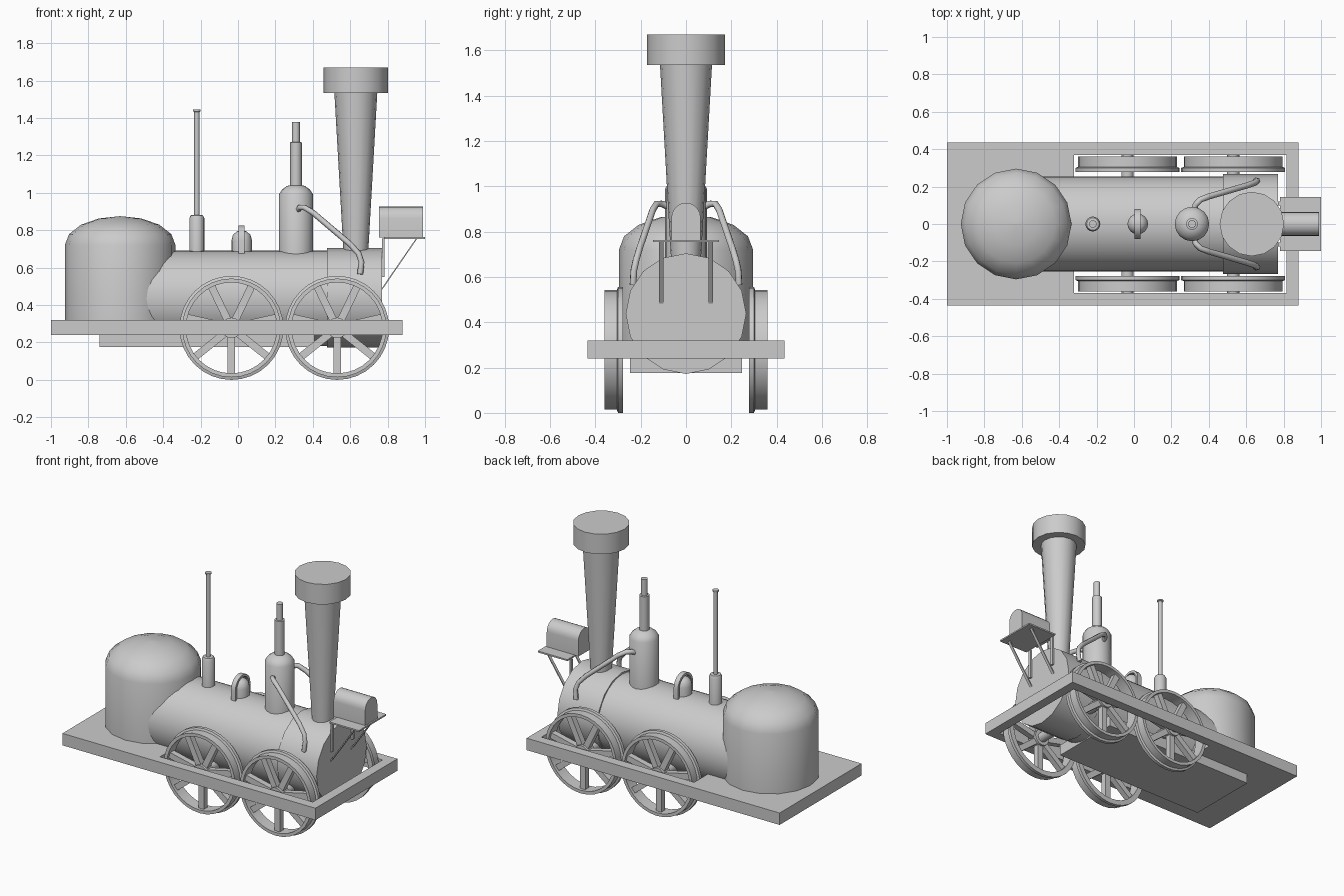
import bpy, bmesh
from math import cos, sin, pi, radians
from mathutils import Matrix, Vector

if "Cube" in bpy.data.objects:
    bpy.data.objects.remove(bpy.data.objects["Cube"])


def finish(bm, name, smooth=True, angle=32):
    bmesh.ops.recalc_face_normals(bm, faces=bm.faces[:])
    me = bpy.data.meshes.new(name)
    bm.to_mesh(me)
    bm.free()
    ob = bpy.data.objects.new(name, me)
    bpy.context.collection.objects.link(ob)
    if smooth:
        bpy.ops.object.select_all(action='DESELECT')
        bpy.context.view_layer.objects.active = ob
        ob.select_set(True)
        bpy.ops.object.shade_smooth_by_angle(angle=radians(angle))
    return ob


def lathe(name, profile, loc, axis='Z', segs=16, ring=False):
    """Revolve (radius, height) pairs; ring=True closes the profile into a loop."""
    rot = {'Z': Matrix(), 'X': Matrix.Rotation(pi / 2, 4, 'Y'),
           'Y': Matrix.Rotation(-pi / 2, 4, 'X')}[axis]
    bm = bmesh.new()
    rows = [[bm.verts.new((r * cos(2 * pi * i / segs), r * sin(2 * pi * i / segs), h))
             for i in range(segs)] for r, h in profile]
    pairs = list(zip(rows, rows[1:])) + ([(rows[-1], rows[0])] if ring else [])
    for a, b in pairs:
        for i in range(segs):
            j = (i + 1) % segs
            bm.faces.new((a[i], a[j], b[j], b[i]))
    if not ring:
        bm.faces.new(rows[0])
        bm.faces.new(rows[-1])
    bm.transform(Matrix.Translation(loc) @ rot)
    return finish(bm, name)


def box(name, x, y, z):
    bm = bmesh.new()
    size = (x[1] - x[0], y[1] - y[0], z[1] - z[0])
    mid = [(a + b) / 2 for a, b in (x, y, z)]
    bmesh.ops.create_cube(bm, size=1, matrix=Matrix.Translation(mid) @ Matrix.Diagonal((*size, 1)))
    return finish(bm, name, False)


def extrude(name, outline, vec, smooth=True):
    bm = bmesh.new()
    f = bm.faces.new([bm.verts.new(p) for p in outline])
    new = bmesh.ops.extrude_face_region(bm, geom=[f], use_keep_orig=True)['geom']
    bmesh.ops.translate(bm, vec=vec, verts=[v for v in new if isinstance(v, bmesh.types.BMVert)])
    return finish(bm, name, smooth)


def arch(half, z0, z1, n=10):
    """Arch-topped (y, z) outline, from the right foot over to the left foot."""
    return [(half, z0)] + [(half * cos(pi * i / n), z1 - half + half * sin(pi * i / n))
                           for i in range(n + 1)] + [(-half, z0)]


# Frame: rear deck, side rails, front beam, ash pan
box("rear_deck", (-1, -0.32), (-0.435, 0.435), (0.24, 0.32))
box("front_beam", (0.815, 0.88), (-0.435, 0.435), (0.24, 0.32))
for s in (-1, 1):
    box("side_rail", (-0.32, 0.815), sorted((s * 0.37, s * 0.435)), (0.24, 0.32))
box("ash_pan", (-0.74, 0.41), (-0.248, 0.248), (0.175, 0.25))

# Boiler, smokebox and domed firebox
lathe("boiler", [(0.255, -0.62), (0.255, 0.48)], (0, 0, 0.436), 'X', 32)
lathe("smokebox", [(0.266, 0.475), (0.266, 0.77)], (0, 0, 0.438), 'X', 16)
dome = [(0.296 * cos(a), 0.72 + 0.155 * sin(a)) for a in (radians(d) for d in (0, 22.5, 45, 67.5, 89))]
lathe("firebox", [(0.296, 0.3)] + dome, (-0.63, 0, 0))

# Chimney
lathe("chimney", [(0.065, 0.66), (0.115, 1.54)], (0.63, 0, 0))
lathe("chimney_cap", [(0.172, 1.535), (0.172, 1.67)], (0.63, 0, 0))

# Steam dome with valve, whistle post
lathe("steam_dome", [(0.092, 0.62), (0.092, 0.99), (0.075, 1.017), (0.048, 1.037), (0.031, 1.04),
                     (0.031, 1.27), (0.021, 1.272), (0.021, 1.38)], (0.31, 0, 0))
lathe("whistle_post", [(0.04, 0.64), (0.04, 0.865), (0.033, 0.88), (0.014, 0.882), (0.014, 1.432),
                       (0.02, 1.436), (0.02, 1.445)], (-0.22, 0, 0))

# Filler cap with strap handle
lathe("filler_cap", [(0.055, 0.65), (0.055, 0.745), (0.047, 0.775), (0.028, 0.793), (0.002, 0.8)], (0.02, 0, 0))
strap = arch(0.08, 0.65, 0.825) + arch(0.064, 0.65, 0.809)[::-1]
extrude("filler_strap", [(0.004, y, z) for y, z in strap], (0.032, 0, 0))

# Steam pipes from dome to smokebox
for s in (-1, 1):
    cu = bpy.data.curves.new("steam_pipe", 'CURVE')
    cu.dimensions = '3D'
    cu.bevel_depth = 0.016
    cu.bevel_resolution = 1
    cu.use_fill_caps = True
    sp = cu.splines.new('POLY')
    path = [(0.32, 0.07, 0.905), (0.33, 0.105, 0.922), (0.355, 0.13, 0.922), (0.40, 0.147, 0.895),
            (0.60, 0.205, 0.725), (0.645, 0.22, 0.675), (0.66, 0.23, 0.63), (0.653, 0.234, 0.565)]
    sp.points.add(len(path) - 1)
    for p, (x, y, z) in zip(sp.points, path):
        p.co = (x, s * y, z, 1)
    bpy.context.collection.objects.link(bpy.data.objects.new("steam_pipe", cu))

# Lantern, shelf and strap brackets
extrude("lantern", [(0.755, y, z) for y, z in arch(0.064, 0.76, 0.927)], (0.235, 0, 0))
box("lantern_shelf", (0.78, 1.0), (-0.145, 0.145), (0.753, 0.763))
for y in (-0.12, 0.10):
    box("bracket_upright", (0.77, 0.783), (y, y + 0.02), (0.55, 0.755))
    extrude("bracket_brace", [(0.765, y, 0.485), (0.771, y, 0.482), (0.958, y, 0.755), (0.951, y, 0.755)],
            (0, 0.02, 0), False)

# Flanged spoked wheels on through axles
for x in (-0.035, 0.53):
    lathe("axle", [(0.033, -0.375), (0.033, 0.375)], (x, 0, 0.278), 'Y')
    for s in (-1, 1):
        rim = [(0.243, 0.278), (0.278, 0.278), (0.278, 0.3), (0.264, 0.305), (0.264, 0.36), (0.243, 0.36)]
        lathe("wheel_rim", [(r, s * h) for r, h in rim], (x, 0, 0.278), 'Y', 32, True)
        lathe("wheel_hub", [(0.055, s * 0.285), (0.055, s * 0.355)], (x, 0, 0.278), 'Y')
        bm = bmesh.new()
        for k in range(7):
            m = (Matrix.Translation((x, s * 0.32, 0.278)) @ Matrix.Rotation(2 * pi * k / 7, 4, 'Y')
                 @ Matrix.Translation((0, 0, -0.145)) @ Matrix.Diagonal((0.04, 0.04, 0.21, 1)))
            bmesh.ops.create_cube(bm, size=1, matrix=m)
        finish(bm, "wheel_spokes", False)
